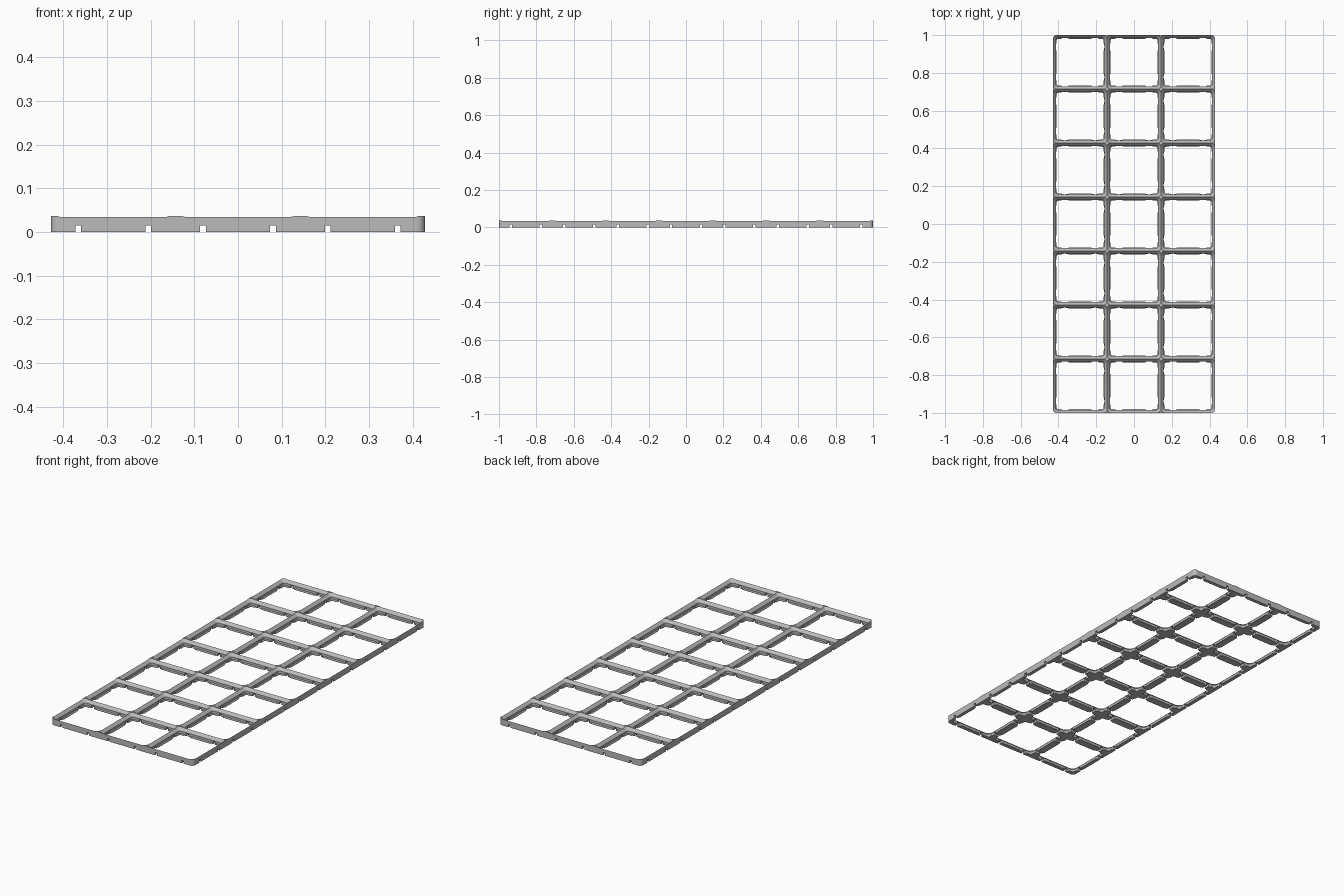
import bpy, bmesh, math

if "Cube" in bpy.data.objects:
    bpy.data.objects.remove(bpy.data.objects["Cube"], do_unlink=True)

COLS, ROWS, PITCH = 3, 7, 42.0       # grid cells, in millimetres
S = 2.0 / (ROWS * PITCH)             # millimetres to scene units
HEIGHT = 5.4
CELLS = [((i - (COLS - 1) / 2) * PITCH, (j - (ROWS - 1) / 2) * PITCH, (i + j) % 2)
         for i in range(COLS) for j in range(ROWS)]

grey = bpy.data.materials.new("plain grey")
grey.use_nodes = True
grey.diffuse_color = (0.5, 0.5, 0.5, 1)
grey.node_tree.nodes["Principled BSDF"].inputs["Base Color"].default_value = (0.5, 0.5, 0.5, 1)


def rounded_loft(bm, cx, cy, levels, seg=8):
    """Stack rounded rectangles (z, half x, half y, radius) into a closed solid."""
    rings = []
    for z, hx, hy, r in levels:
        ring = []
        for q, (sx, sy) in enumerate([(1, 1), (-1, 1), (-1, -1), (1, -1)]):
            for k in range(seg + 1):
                a = (q + k / seg) * math.pi / 2
                x = cx + sx * (hx - r) + r * math.cos(a)
                y = cy + sy * (hy - r) + r * math.sin(a)
                ring.append(bm.verts.new((x * S, y * S, z * S)))
        rings.append(ring)
    for low, high in zip(rings, rings[1:]):
        n = len(low)
        for k in range(n):
            m = (k + 1) % n
            bm.faces.new((low[k], low[m], high[m], high[k]))
    bm.faces.new(rings[0][::-1])
    bm.faces.new(rings[-1])


def box(bm, cx, cy, hx, hy, z0, z1):
    verts = bmesh.ops.create_cube(bm, size=2)["verts"]
    for v in verts:
        z = z1 if v.co.z > 0 else z0
        v.co = ((cx + v.co.x * hx) * S, (cy + v.co.y * hy) * S, z * S)


def make_object(name, bm):
    bmesh.ops.recalc_face_normals(bm, faces=bm.faces)
    mesh = bpy.data.meshes.new(name)
    bm.to_mesh(mesh)
    bm.free()
    obj = bpy.data.objects.new(name, mesh)
    bpy.context.collection.objects.link(obj)
    return obj


def cut(target, name, bm):
    cutter = make_object(name, bm)
    cutter.hide_render = True
    mod = target.modifiers.new(name, 'BOOLEAN')
    mod.operation = 'DIFFERENCE'
    mod.solver = 'EXACT'
    mod.object = cutter
    bpy.context.view_layer.objects.active = target
    bpy.ops.object.modifier_apply(modifier=mod.name)
    bpy.data.objects.remove(cutter, do_unlink=True)


# Solid plate with rounded outer corners
bm = bmesh.new()
hx, hy = COLS * PITCH / 2, ROWS * PITCH / 2
rounded_loft(bm, 0, 0, [(0, hx, hy, 2.8), (HEIGHT, hx, hy, 2.8)])
plate = make_object("grid_plate", bm)
plate.data.materials.append(grey)

# Stepped sockets, cut as two checkerboard sets
PROFILE = [(-1, 18.15), (0.35, 18.15), (1.05, 18.85), (2.85, 18.85), (6.5, 22.5)]
for parity in (0, 1):
    bm = bmesh.new()
    for cx, cy, p in CELLS:
        if p == parity:
            rounded_loft(bm, cx, cy, [(z, h, h, h - 17) for z, h in PROFILE])
    cut(plate, "socket_cutter", bm)

# Gaps in the bottom lip, then narrow slots through every wall, in both directions
for along_x in (True, False):
    for side in (-1, 1):
        bm = bmesh.new()
        for cx, cy, p in CELLS:
            if along_x:
                box(bm, cx, cy + side * 11.8, 18.8, 2.7, -1, 1.3)
            else:
                box(bm, cx + side * 11.8, cy, 2.7, 18.8, -1, 1.3)
        cut(plate, "lip_gap_cutter", bm)
    bm = bmesh.new()
    for k in range(ROWS if along_x else COLS):
        for side in (-1, 1):
            c = (k - ((ROWS if along_x else COLS) - 1) / 2) * PITCH + side * 11.8
            if along_x:
                box(bm, 0, c, hx + 5, 0.95, -1, 2.2)
            else:
                box(bm, c, 0, 0.95, hy + 5, -1, 2.2)
    cut(plate, "slot_cutter", bm)

# Smooth the rounded corners, keep the steps sharp
bpy.ops.object.select_all(action='DESELECT')
plate.select_set(True)
bpy.context.view_layer.objects.active = plate
bpy.ops.object.shade_smooth_by_angle(angle=math.radians(30))
